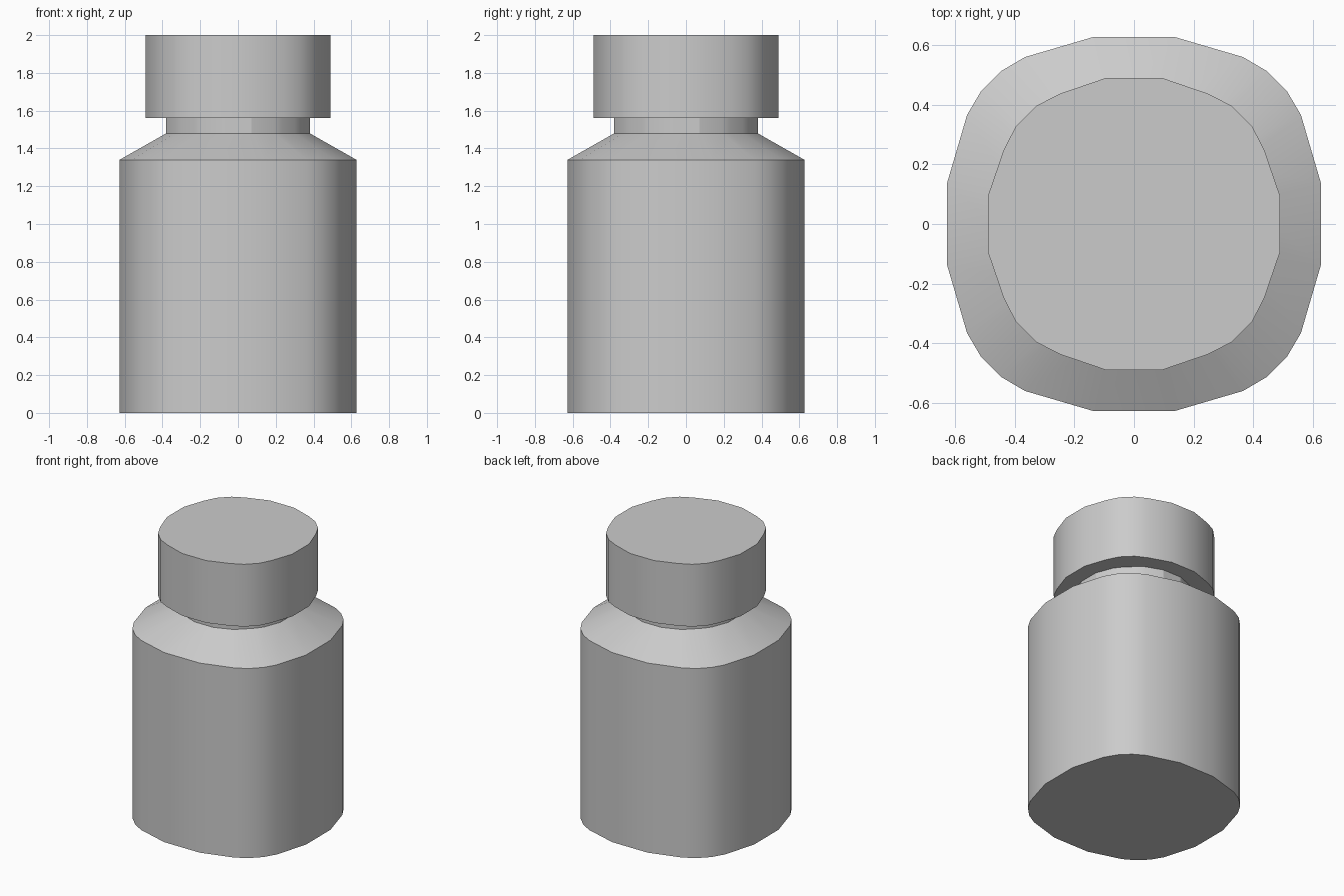
import bpy, bmesh
from math import radians

if "Cube" in bpy.data.objects:
    bpy.data.objects.remove(bpy.data.objects["Cube"])


def outline(pts):
    """Mirror half an octant of points into a full counter-clockwise ring."""
    octant = [(y, x) for x, y in pts]
    quarter = octant + [(x, y) for x, y in reversed(pts)]
    ring = []
    for _ in range(4):
        ring += quarter
        quarter = [(-y, x) for x, y in quarter]
    return ring


def loft(name, sections):
    """Skin closed solid through (outline, height) sections."""
    bm = bmesh.new()
    rings = [[bm.verts.new((x, y, z)) for x, y in outline(p)] for p, z in sections]
    n = len(rings[0])
    for a, b in zip(rings, rings[1:]):
        for i in range(n):
            j = (i + 1) % n
            bm.faces.new((a[i], a[j], b[j], b[i]))
    bm.faces.new(rings[0][::-1])
    bm.faces.new(rings[-1])
    mesh = bpy.data.meshes.new(name)
    bm.to_mesh(mesh)
    bm.free()
    obj = bpy.data.objects.new(name, mesh)
    bpy.context.collection.objects.link(obj)
    bpy.context.view_layer.objects.active = obj
    bpy.ops.object.select_all(action='DESELECT')
    obj.select_set(True)
    bpy.ops.object.shade_smooth_by_angle(angle=radians(20))
    return obj


# Cross-sections, from the middle of the back edge to the corner
body = [(0.138, 0.627), (0.366, 0.56), (0.446, 0.513)]
neck = [(0.072, 0.38), (0.19, 0.335), (0.235, 0.30)]
cap = [(0.094, 0.49), (0.246, 0.438), (0.327, 0.397)]

# Body with sloped shoulder and neck
loft("bottle_body", [(body, 0), (body, 1.34), (neck, 1.48), (neck, 1.56)])
# Cap overhanging the neck
loft("bottle_cap", [(cap, 1.56), (cap, 2.0)])
